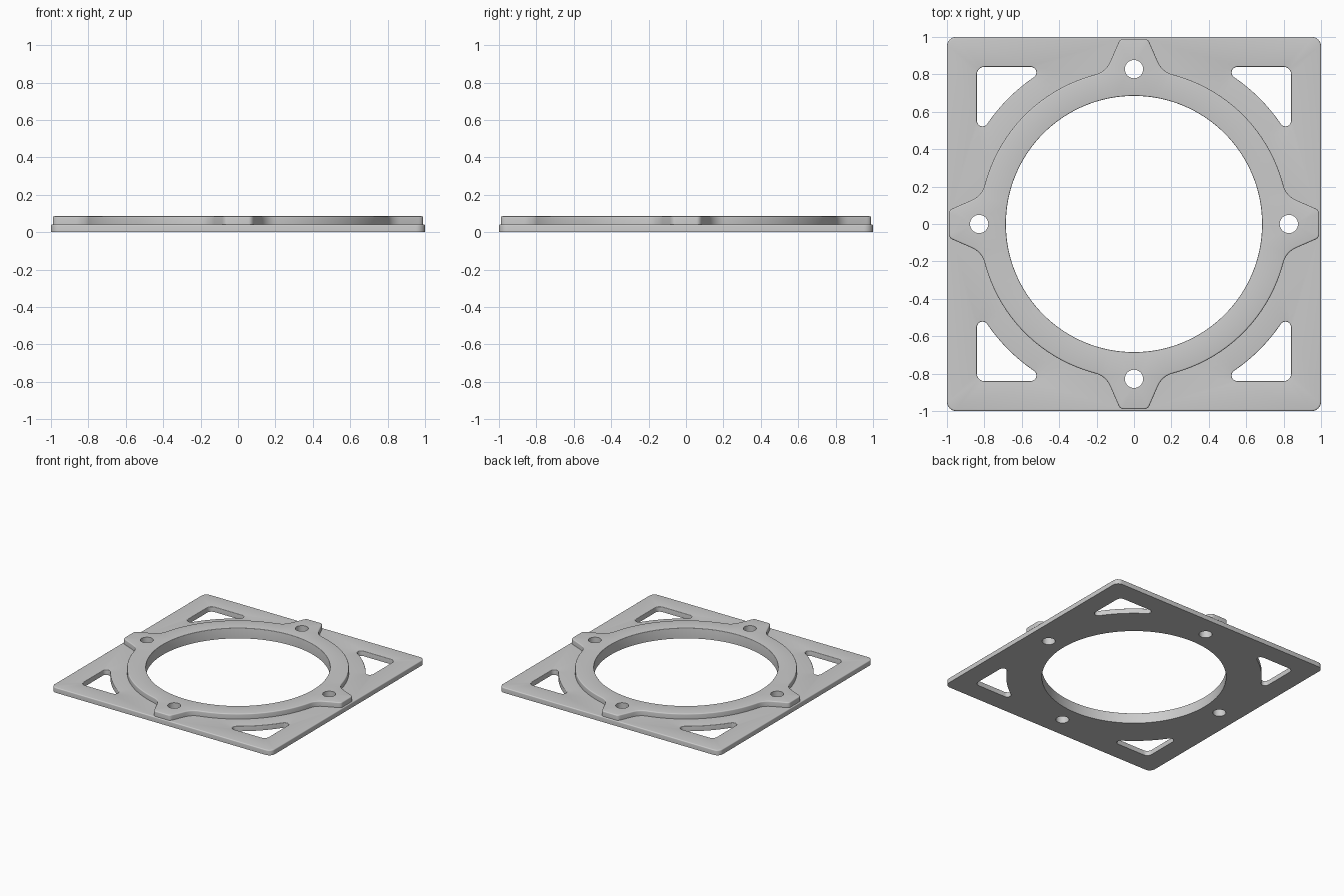
import bpy, bmesh
from math import sin, cos, pi, atan2, sqrt, hypot

if "Cube" in bpy.data.objects:
    bpy.data.objects.remove(bpy.data.objects["Cube"])

PLATE_Z, RING_Z, FILLET = 0.042, 0.085, 0.008


def arc(cx, cy, r, a0, a1, n):
    return [(cx + r * cos(a0 + (a1 - a0) * i / n), cy + r * sin(a0 + (a1 - a0) * i / n))
            for i in range(n + 1)]


def turn(pts, k):
    for _ in range(k):
        pts = [(-y, x) for x, y in pts]
    return pts


def circle(cx, cy, r, n):
    return arc(cx, cy, r, 0, 2 * pi, n)[:-1]


def bend(a, b, c, n):
    return [tuple((1 - t) ** 2 * p + 2 * t * (1 - t) * q + t * t * s for p, q, s in zip(a, b, c))
            for t in (i / n for i in range(n + 1))]


def mirrored(pts):
    return [(-x, y) for x, y in reversed(pts)]


def offset(pts, d):
    # positive d moves a counter-clockwise outline inwards
    out = []
    for i, (x, y) in enumerate(pts):
        ax, ay = pts[i - 1]
        bx, by = pts[(i + 1) % len(pts)]
        ux, uy = x - ax, y - ay
        vx, vy = bx - x, by - y
        lu, lv = hypot(ux, uy), hypot(vx, vy)
        nx, ny = -(uy / lu + vy / lv), ux / lu + vx / lv
        k = 2 * d / (nx * nx + ny * ny)
        out.append((x + nx * k, y + ny * k))
    return out


bm = bmesh.new()


def wall(pts, z0, z1, sign, fillet):
    """Vertical wall with a rounded top edge; returns bottom and top edge loops."""
    levels = [(z0, 0)]
    if fillet:
        levels += [(z1 - fillet + fillet * sin(a), sign * fillet * (1 - cos(a)))
                   for a in (i * pi / 8 for i in range(5))]
    else:
        levels += [(z1, 0)]
    rows = [[bm.verts.new((x, y, z)) for x, y in offset(pts, d)] for z, d in levels]
    n = len(pts)
    for lo, hi in zip(rows, rows[1:]):
        for i in range(n):
            j = (i + 1) % n
            bm.faces.new((lo[i], lo[j], hi[j], hi[i]))
    return [[bm.edges.get((r[i], r[(i + 1) % n])) for i in range(n)] for r in (rows[0], rows[-1])]


# Square plate outline
outline = []
for k in range(4):
    outline += turn(arc(0.95, 0.95, 0.05, 0, pi / 2, 8), k)

# Corner window: two straight sides and an arc concentric with the bore
R, r, s = 0.95, 0.03, 0.84
c = sqrt((R + r) ** 2 - (s - r) ** 2)
inner = atan2(s - r, c)
window = arc(s - 0.04, s - 0.04, 0.04, 0, pi / 2, 6)
window += arc(c, s - r, r, pi / 2, pi + inner, 8)
window += arc(0, 0, R, inner, pi / 2 - inner, 16)[1:-1]
window += arc(s - r, c, r, 3 * pi / 2 - inner, 2 * pi, 8)

# Raised ring outline with four tapered lugs
half = bend((0.21, 0.798), (0.153, 0.812), (0.128, 0.866), 8)
half += bend((0.085, 0.965), (0.075, 0.99), (0.055, 0.99), 5)
a_end = atan2(0.798, 0.21)
quarter = half + mirrored(half) + arc(0, 0, 0.825, pi - a_end, pi / 2 + a_end, 28)[1:-1]
ring = [p for k in range(4) for p in turn(quarter, k)]

# Walls
bottom, deck, crown = [], [], []
lo, hi = wall(outline, 0, PLATE_Z, 1, FILLET)
bottom += lo
deck += hi
lo, hi = wall(ring, PLATE_Z, RING_Z, 1, FILLET)
deck += lo
crown += hi
lo, hi = wall(circle(0, 0, 0.685, 128), 0, RING_Z, -1, 0.004)
bottom += lo
crown += hi
for k in range(4):
    lo, hi = wall(turn(window, k), 0, PLATE_Z, -1, 0.005)
    bottom += lo
    deck += hi
    lo, hi = wall(turn(circle(0.828, 0, 0.049, 32), k), 0, RING_Z, -1, 0)
    bottom += lo
    crown += hi

# Flat faces: underside, plate deck, ring crown
for edges in (bottom, deck, crown):
    bmesh.ops.triangle_fill(bm, use_beauty=True, edges=edges, normal=(0, 0, 1))
bmesh.ops.recalc_face_normals(bm, faces=bm.faces[:])

mesh = bpy.data.meshes.new("flange_plate")
bm.to_mesh(mesh)
bm.free()
plate = bpy.data.objects.new("flange_plate", mesh)
bpy.context.collection.objects.link(plate)
bpy.context.view_layer.objects.active = plate
plate.select_set(True)
bpy.ops.object.shade_smooth_by_angle(angle=0.6)
